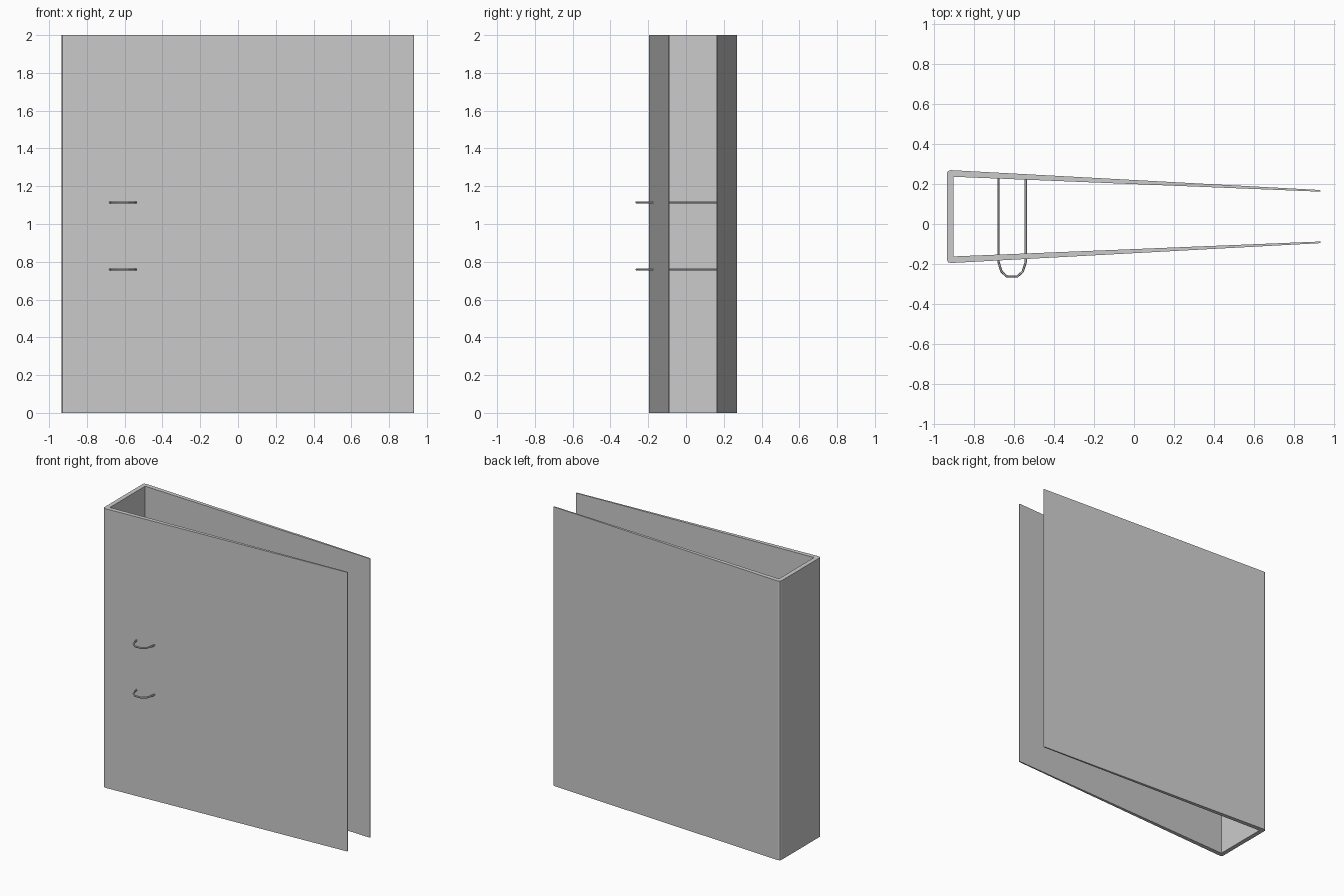
import bpy
import bmesh

if "Cube" in bpy.data.objects:
    bpy.data.objects.remove(bpy.data.objects["Cube"])

HEIGHT = 2.0
MID = 0.037          # y of the folder's mirror plane


def link_mesh(name, bm):
    mesh = bpy.data.meshes.new(name)
    bm.to_mesh(mesh)
    bm.free()
    obj = bpy.data.objects.new(name, mesh)
    bpy.context.collection.objects.link(obj)
    return obj


# Folder shell: spine and two tapering covers, one folded profile pulled up in z
half = [(-0.934, 0.218), (-0.929, 0.228), (-0.915, 0.232), (0.926, 0.133),
        (0.932, 0.130), (0.932, 0.125), (0.92, 0.125), (-0.902, 0.199)]
profile = [(x, MID + d) for x, d in half]
profile += [(x, MID - d) for x, d in reversed(half)]
bm = bmesh.new()
base = bm.faces.new([bm.verts.new((x, y, 0)) for x, y in profile])
top = bmesh.ops.extrude_face_region(bm, geom=[base], use_keep_orig=True)
verts = [v for v in top["geom"] if isinstance(v, bmesh.types.BMVert)]
bmesh.ops.translate(bm, verts=verts, vec=(0, 0, HEIGHT))
bmesh.ops.recalc_face_normals(bm, faces=bm.faces)
link_mesh("folder_cover", bm)


# Wire rings: fixed in the back cover, passing through the front cover
def wire_ring(name, z):
    cx = -0.609
    arch = [(0.068, 0.235), (0.068, -0.19), (0.053, -0.238), (0.026, -0.262)]
    path = [(cx - dx, y, z) for dx, y in arch]
    path += [(cx + dx, y, z) for dx, y in reversed(arch)]
    curve = bpy.data.curves.new(name, 'CURVE')
    curve.dimensions = '3D'
    curve.bevel_depth = 0.006
    curve.bevel_resolution = 1
    curve.use_fill_caps = True
    spline = curve.splines.new('POLY')
    spline.points.add(len(path) - 1)
    for point, co in zip(spline.points, path):
        point.co = (*co, 1)
    spline.use_smooth = False
    obj = bpy.data.objects.new(name, curve)
    bpy.context.collection.objects.link(obj)


wire_ring("lower_ring", 0.76)
wire_ring("upper_ring", 1.115)
